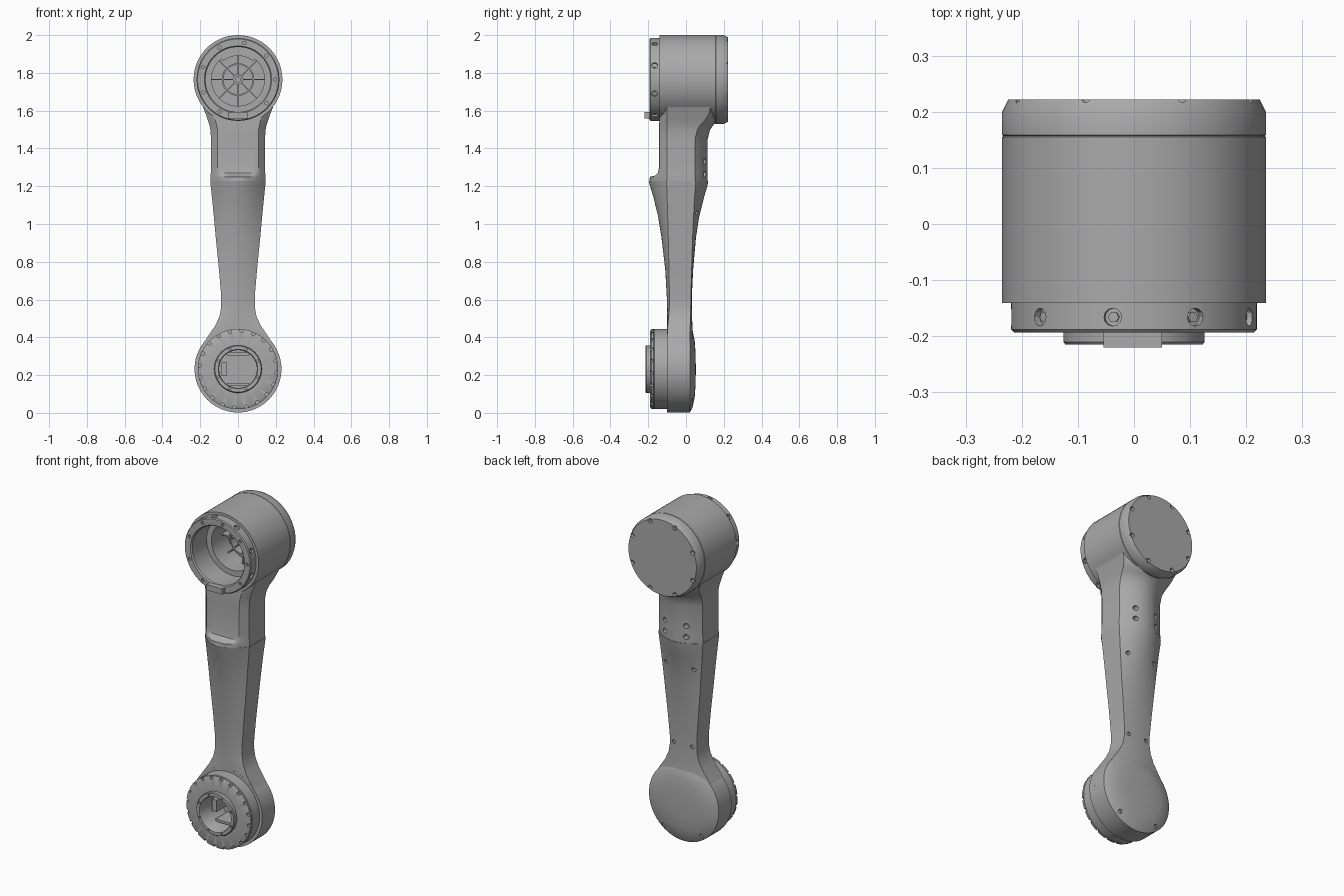
import bpy, bmesh, math
from math import sin, cos, pi, radians
from mathutils import Matrix, Vector

if "Cube" in bpy.data.objects:
    bpy.data.objects.remove(bpy.data.objects["Cube"])

GREY = (0.40, 0.40, 0.40, 1)
grey = bpy.data.materials.new("machined_grey")
grey.use_nodes = True
grey.diffuse_color = GREY
grey.node_tree.nodes["Principled BSDF"].inputs["Base Color"].default_value = GREY

TOP, LOW = 1.765, 0.232      # heights of the two joint axes


def finish(bm, name, smooth=True):
    bmesh.ops.recalc_face_normals(bm, faces=bm.faces)
    mesh = bpy.data.meshes.new(name)
    bm.to_mesh(mesh)
    bm.free()
    mesh.materials.append(grey)
    ob = bpy.data.objects.new(name, mesh)
    bpy.context.collection.objects.link(ob)
    if smooth:
        shade(ob)
    return ob


def shade(ob):
    bpy.ops.object.select_all(action='DESELECT')
    ob.select_set(True)
    bpy.context.view_layer.objects.active = ob
    bpy.ops.object.shade_smooth_by_angle(angle=radians(30))


def revolve(name, profile, z, n=64):
    """Closed (radius, y) profile turned about a front-to-back axis."""
    bm = bmesh.new()
    rings = []
    for r, y in profile:
        if r == 0:
            rings.append([bm.verts.new((0, y, z))] * n)
        else:
            rings.append([bm.verts.new((r * cos(2 * pi * i / n), y, z + r * sin(2 * pi * i / n)))
                          for i in range(n)])
    for a, b in zip(rings, rings[1:] + rings[:1]):
        for i in range(n):
            j = (i + 1) % n
            corners = list(dict.fromkeys((a[i], a[j], b[j], b[i])))
            if len(corners) > 2:
                bm.faces.new(corners)
    return finish(bm, name)


def loft(name, stations, m=16):
    """Sections with flat sides and bowed front and back:
    (z, half width, front edge y, front y, back edge y, back y, front limit)."""
    bm = bmesh.new()
    loops = []
    for z, w, fe, f, be, b, limit in stations:
        ts = [2 * i / m - 1 for i in range(m + 1)]
        pts = [(w * t, max(limit, fe + (f - fe) * (1 - t * t))) for t in ts]
        pts += [(w * t, be + (b - be) * (1 - t * t)) for t in reversed(ts)]
        loops.append([bm.verts.new((x, y, z)) for x, y in pts])
    for a, b in zip(loops, loops[1:]):
        for i in range(len(a)):
            j = (i + 1) % len(a)
            bm.faces.new((a[i], a[j], b[j], b[i]))
    bm.faces.new(loops[0])
    bm.faces.new(loops[-1])
    return finish(bm, name)


def pegs(name, ends, radius, n=12):
    """Many small cylinders, each given as a pair of end points."""
    bm = bmesh.new()
    for p, q in ends:
        p, q = Vector(p), Vector(q)
        turn = (q - p).to_track_quat('Z', 'Y').to_matrix().to_4x4()
        bmesh.ops.create_cone(bm, cap_ends=True, segments=n, radius1=radius, radius2=radius,
                              depth=(q - p).length, matrix=Matrix.Translation((p + q) / 2) @ turn)
    return finish(bm, name)


def box(name, centre, size, spin=0):
    """Box turned by spin about the front-to-back direction."""
    bm = bmesh.new()
    bmesh.ops.create_cube(bm, size=1, matrix=Matrix.Translation(centre)
                          @ Matrix.Rotation(spin, 4, 'Y') @ Matrix.Diagonal((*size, 1)))
    return finish(bm, name, False)


def cut(cutter, *targets):
    cutter.hide_render = True
    for ob in targets:
        mod = ob.modifiers.new("cut", 'BOOLEAN')
        mod.operation, mod.solver, mod.object = 'DIFFERENCE', 'EXACT', cutter
        bpy.ops.object.select_all(action='DESELECT')
        ob.select_set(True)
        bpy.context.view_layer.objects.active = ob
        bpy.ops.object.modifier_apply(modifier="cut")
        shade(ob)
    bpy.data.objects.remove(cutter)


def around(count, r, z, start=0):
    """Evenly spaced (x, z) points on a circle."""
    return [(r * sin(start + 2 * pi * i / count), z + r * cos(start + 2 * pi * i / count))
            for i in range(count)]


# Arm: lower tapering link and upper neck with a flat front recess
NONE = -1
lower_arm = loft("lower_arm", [
    (.23, .23, -.1, -.1, .02, .05, NONE), (.32, .211, -.1, -.1, .02, .046, NONE),
    (.4, .163, -.1, -.1, .02, .038, NONE), (.46, .122, -.097, -.1, .022, .034, NONE),
    (.51, .098, -.092, -.1, .024, .032, NONE), (.56, .089, -.088, -.1, .025, .031, NONE),
    (.62, .089, -.088, -.102, .026, .031, NONE), (.76, .101, -.09, -.11, .03, .038, NONE),
    (.93, .118, -.094, -.13, .035, .053, NONE), (1.04, .128, -.097, -.148, .04, .07, NONE),
    (1.14, .138, -.1, -.172, .045, .095, NONE), (1.2, .144, -.102, -.19, .05, .113, NONE),
    (1.228, .147, -.103, -.197, .05, .118, NONE)])
upper_arm = loft("upper_arm", [
    (1.224, .145, -.1, -.195, .048, .115, NONE), (1.25, .145, -.1, -.195, .048, .115, -.19),
    (1.256, .145, -.1, -.195, .048, .115, -.165), (1.27, .144, -.1, -.195, .048, .115, -.149),
    (1.3, .143, -.1, -.195, .048, .115, -.143), (1.45, .143, -.1, -.195, .048, .115, -.143),
    (1.5, .146, -.1, -.195, .06, .128, -.143), (1.53, .153, -.1, -.195, .08, .15, -.142),
    (1.55, .16, -.1, -.19, .1, .185, -.141), (1.58, .17, -.1, -.18, .12, .2, -.14),
    (1.62, .186, -.1, -.17, .13, .2, -.14)])

# Upper joint: hollow housing, back cap and front ring
housing = revolve("upper_housing", [
    (0, .1), (.14, .1), (.14, -.05), (.172, -.05), (.172, -.141), (.235, -.141),
    (.235, .155), (.233, .157), (.235, .159), (.235, .2), (.224, .222), (0, .222)], TOP)
ring = revolve("upper_front_ring", [
    (.172, -.13), (.172, -.185), (.178, -.193), (.214, -.193), (.219, -.188), (.219, -.13)], TOP)
cut(revolve("upper_bore", [(0, -.4), (.173, -.4), (.173, -.05), (.141, -.05), (.141, .1),
                           (0, .1)], TOP), upper_arm)

# Wheel inside the upper bore
revolve("inner_hub", [(.014, .11), (.014, .03), (.028, .03), (.028, .11)], TOP, 24)
revolve("inner_rim", [(.078, .11), (.078, .04), (.086, .04), (.086, .11)], TOP, 48)
for i in range(8):
    a = i * pi / 4
    box("inner_spoke", (.083 * cos(a), .075, TOP - .083 * sin(a)), (.118, .06, .007), a)

# Locating lugs on the upper ring
box("lower_lug", (-.002, -.195, TOP - .19), (.104, .05, .034))
for i in range(5):
    a = radians(-30 + 15 * i)
    box("upper_lug", (.15 * sin(a), -.03, TOP + .15 * cos(a)), (.044, .05, .05), a)

# Screw holes in the ring, its face and the back cap
side = list(zip(around(9, .205, TOP, radians(-10)), around(9, .25, TOP, radians(-10))))
cut(pegs("ring_holes", [((p[0], -.166, p[1]), (q[0], -.166, q[1])) for p, q in side], .016), ring)
pegs("ring_screws", [((p[0] * .97, -.166, TOP + (p[1] - TOP) * .97),
                      (p[0] * 1.03, -.166, TOP + (p[1] - TOP) * 1.03)) for p, q in side], .01, 6)
cut(pegs("face_holes", [((x, -.2, z), (x, -.183, z)) for x, z in around(9, .196, TOP, .17)],
         .009), ring)
cut(pegs("cap_holes", [((x, .2, z), (x, .24, z)) for x, z in around(8, .214, TOP, pi / 8)],
         .013), housing)

# Lower joint: domed back disc, front flange and raised collar
disc = revolve("lower_disc", [(0, -.1), (.23, -.1), (.23, .02), (.205, .034), (.15, .046),
                              (.08, .051), (0, .052)], LOW)
flange = revolve("lower_flange", [
    (.1, -.01), (.1, -.207), (.104, -.215), (.122, -.215), (.126, -.21), (.126, -.19), (.2, -.19),
    (.2125, -.183), (.2125, -.172), (.21, -.17), (.2125, -.168), (.2125, -.09), (.15, -.09)], LOW)
cut(revolve("lower_bore", [(0, -.3), (.101, -.3), (.101, -.02), (0, -.02)], LOW),
    disc, lower_arm)
cut(pegs("flange_notches", [((x, -.2, z), (x, -.174, z)) for x, z in around(20, .205, LOW, .1)],
         .01), flange)
cut(pegs("collar_holes", [((x, -.23, z), (x, -.205, z)) for x, z in around(8, .112, LOW, .4)],
         .006), flange)

# Fittings inside the lower bore
for s in (-1, 1):
    box("bore_rail", (0, -.07, LOW + s * .08), (.115, .12, .014))
box("bore_connector", (-.072, -.07, LOW), (.03, .1, .07))

# Screw holes along the back of the arm
cut(pegs("neck_holes", [((x, .07, z), (x, .2, z)) for x in (-.07, .07) for z in (1.265, 1.33)],
         .015), upper_arm)
cut(pegs("cover_holes", [((s * x, y, z), (s * x, .2, z)) for s in (-1, 1)
                         for x, y, z in ((.092, .04, 1.06), (.06, .018, .58), (.14, .015, .385))],
         .012), lower_arm)
cut(pegs("disc_holes", [((s * .125, .022, .07), (s * .125, .1, .07)) for s in (-1, 1)], .012), disc)
